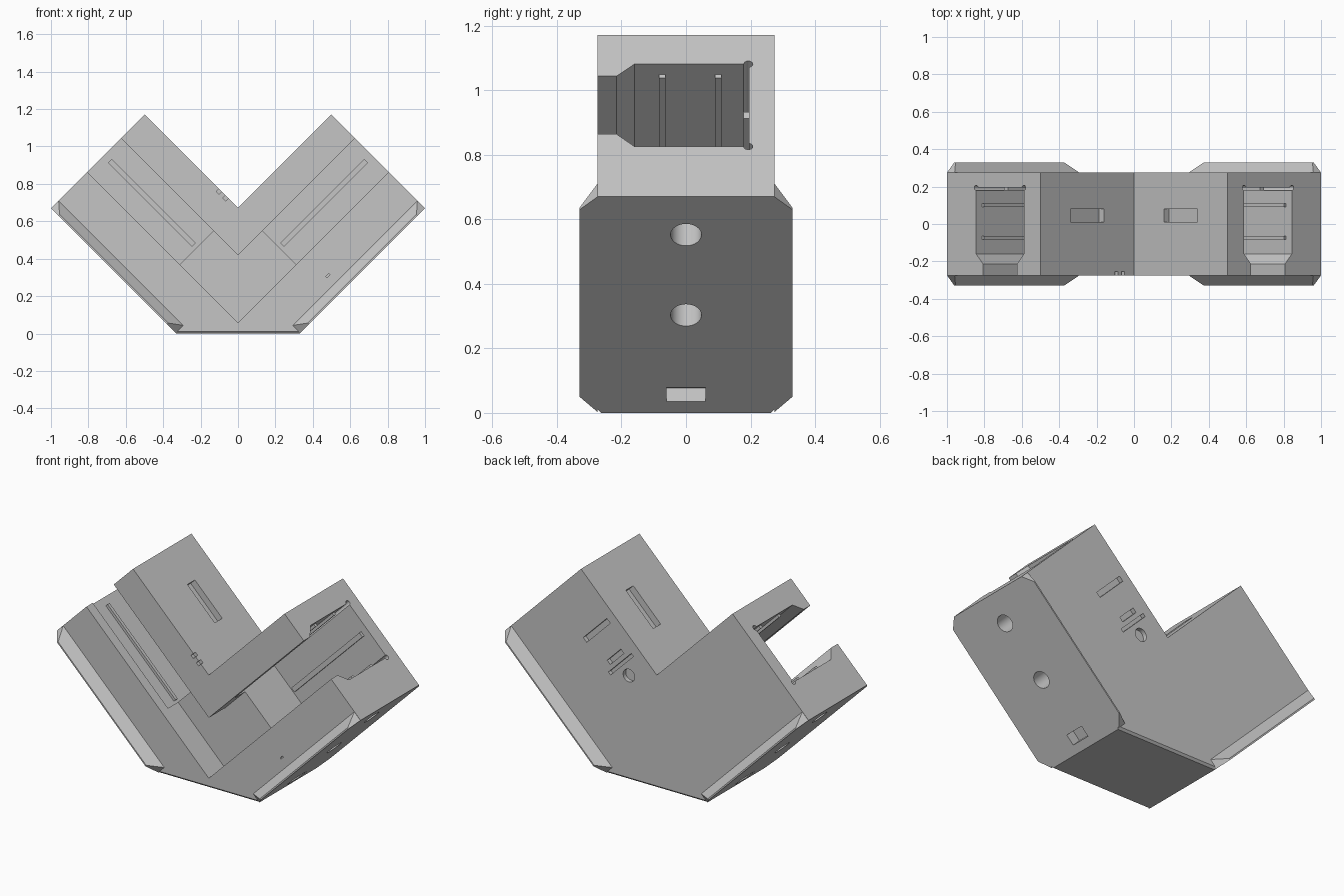
import bpy, bmesh, math
from mathutils import Vector

if "Cube" in bpy.data.objects:
    bpy.data.objects.remove(bpy.data.objects["Cube"])

grey = bpy.data.materials.new("plain grey")
grey.diffuse_color = (0.56, 0.56, 0.56, 1)
grey.use_nodes = True
grey.node_tree.nodes["Principled BSDF"].inputs["Base Color"].default_value = grey.diffuse_color


def P(s, d, y, side=1):
    """Arm coordinates: s = x + z runs along the arm, d = z - x runs across it."""
    return Vector((side * (s - d) / 2, y, (s + d) / 2))


def finish(name, bm):
    bmesh.ops.recalc_face_normals(bm, faces=bm.faces)
    me = bpy.data.meshes.new(name)
    bm.to_mesh(me)
    bm.free()
    me.materials.append(grey)
    ob = bpy.data.objects.new(name, me)
    bpy.context.collection.objects.link(ob)
    return ob


def hull(name, pts):
    bm = bmesh.new()
    for p in pts:
        bm.verts.new(p)
    bmesh.ops.convex_hull(bm, input=bm.verts)
    bmesh.ops.dissolve_limit(bm, angle_limit=0.01, verts=bm.verts, edges=bm.edges)
    return finish(name, bm)


def box(name, s, d, y, side):
    return hull(name, [P(a, b, c, side) for a in s for b in d for c in y])


def prism(name, profile, y0, y1, chamfer=0):
    bm = bmesh.new()
    front = [bm.verts.new((x, y0, z)) for x, z in profile]
    back = [bm.verts.new((x, y1, z)) for x, z in profile]
    bm.faces.new(front)
    bm.faces.new(back[::-1])
    for i in range(len(profile)):
        j = (i + 1) % len(profile)
        bm.faces.new((front[j], front[i], back[i], back[j]))
    bmesh.ops.recalc_face_normals(bm, faces=bm.faces)
    if chamfer:
        low = [e for e in bm.edges if all(v.co.z < 1e-5 for v in e.verts)
               and abs(e.verts[0].co.y - e.verts[1].co.y) < 1e-5]
        bmesh.ops.bevel(bm, geom=low, offset=chamfer, segments=1, affect='EDGES')
    return finish(name, bm)


def cut(target, cutter):
    mod = target.modifiers.new("cut", 'BOOLEAN')
    mod.operation = 'DIFFERENCE'
    mod.solver = 'EXACT'
    mod.object = cutter
    bpy.context.view_layer.objects.active = target
    bpy.ops.object.modifier_apply(modifier=mod.name)
    bpy.data.objects.remove(cutter)


R2 = math.sqrt(2)
ring = [(math.cos(i * math.tau / 32), math.sin(i * math.tau / 32)) for i in range(32)]
END, OUT = 1.67, -0.33   # arm end and outer face in arm coordinates

# V-shaped block
body = prism("v_block", [(-0.499, 1.171), (0, 0.672), (0.499, 1.171), (1, 0.67),
                         (0.33, 0), (-0.33, 0), (-1, 0.67)], -0.275, 0.275, 0.012)

# narrow channel opening that follows the V on the front
tip = [P(1.8, 0.058, 0), P(1.8, 0.418, 0)]
chevron = [(0, 0.058)] + [(p.x, p.z) for p in tip] + [(0, 0.418)] + \
          [(-p.x, p.z) for p in reversed(tip)]
cut(body, prism("channel_cutter", chevron, -0.32, -0.12))

for side in (1, -1):
    # wide pocket with tapered shoulders inside each arm
    cut(body, hull("pocket_cutter", [P(s, d, y, side) for s in (0.68, 1.8)
        for d, y in ((0.058, -0.215), (0.418, -0.215), (-0.018, -0.16), (0.492, -0.16),
                     (-0.018, 0.195), (0.492, 0.195))]))
    # round reliefs in the pocket corners
    for d in (-0.018, 0.492):
        cut(body, hull("relief_cutter", [P(s, d + 0.014 * R2 * a, 0.193 + 0.014 * b, side)
            for s in (0.682, 1.8) for a, b in ring[::2]]))
    # recess on the inner faces of the V
    cut(body, box("recess_cutter", (0.992, 1.352), (0.617, 0.75), (0.01, 0.08), side))
    # round sockets and a rectangular recess on the outer faces
    for z in (0.552, 0.303):
        cut(body, hull("socket_cutter", [P(2 * z - OUT + 0.048 * R2 * a, d, 0.048 * b, side)
            for d in (-0.4, -0.13) for a, b in ring]))
    cut(body, box("slot_cutter", (0.4, 0.488), (-0.4, -0.245), (-0.06, 0.06), side))

# shallow recesses on the back of the right arm
for s, width, length in ((1.228, 0.045, 0.31), (0.98, 0.04, 0.18), (0.91, 0.028, 0.30)):
    cut(body, box("back_cutter", (s - width / 2, s + width / 2),
                  (0.437 - length / 2, 0.437 + length / 2), (0.25, 0.32), 1))
cut(body, hull("dimple_cutter", [P(0.804 + 0.038 * R2 * a, 0.437 + 0.038 * R2 * b, y, 1)
    for y in (0.25, 0.32) for a, b in ring]))

# tiny notches on the inner edge and front
for s in (0.86, 0.79):
    cut(body, box("notch_cutter", (s - 0.015, s + 0.015), (0.642, 0.72), (-0.3, -0.255), -1))
cut(body, box("mark_cutter", (0.775, 0.805), (-0.177, -0.165), (-0.3, -0.265), 1))

for side, label in ((1, "right"), (-1, "left")):
    # grip ribs along the pocket walls and floor
    for i, y in enumerate((-0.073, 0.1)):
        for wall, d in (("outer", (-0.028, 0.004)), ("inner", (0.47, 0.502))):
            box(f"{label}_{wall}_rib_{i + 1}", (0.71, 1.607), d, (y - 0.01, y + 0.01), side)
    box(f"{label}_floor_rib", (0.71, 1.607), (0.217, 0.257), (0.178, 0.205), side)
    # wedge flanges along the outer edges
    for face, k in (("front", -1), ("back", 1)):
        hull(f"{label}_{face}_flange",
             [P(s, d, k * 0.274, side) for s in (0.335, END) for d in (OUT, OUT + 0.082)] +
             [P(s, d, k * 0.33, side) for s in (0.43, 1.59) for d in (OUT, OUT + 0.012)])

# smooth the round sockets, keep every edge sharp
bpy.ops.object.select_all(action='DESELECT')
body.select_set(True)
bpy.context.view_layer.objects.active = body
bpy.ops.object.shade_smooth_by_angle(angle=math.radians(25))
